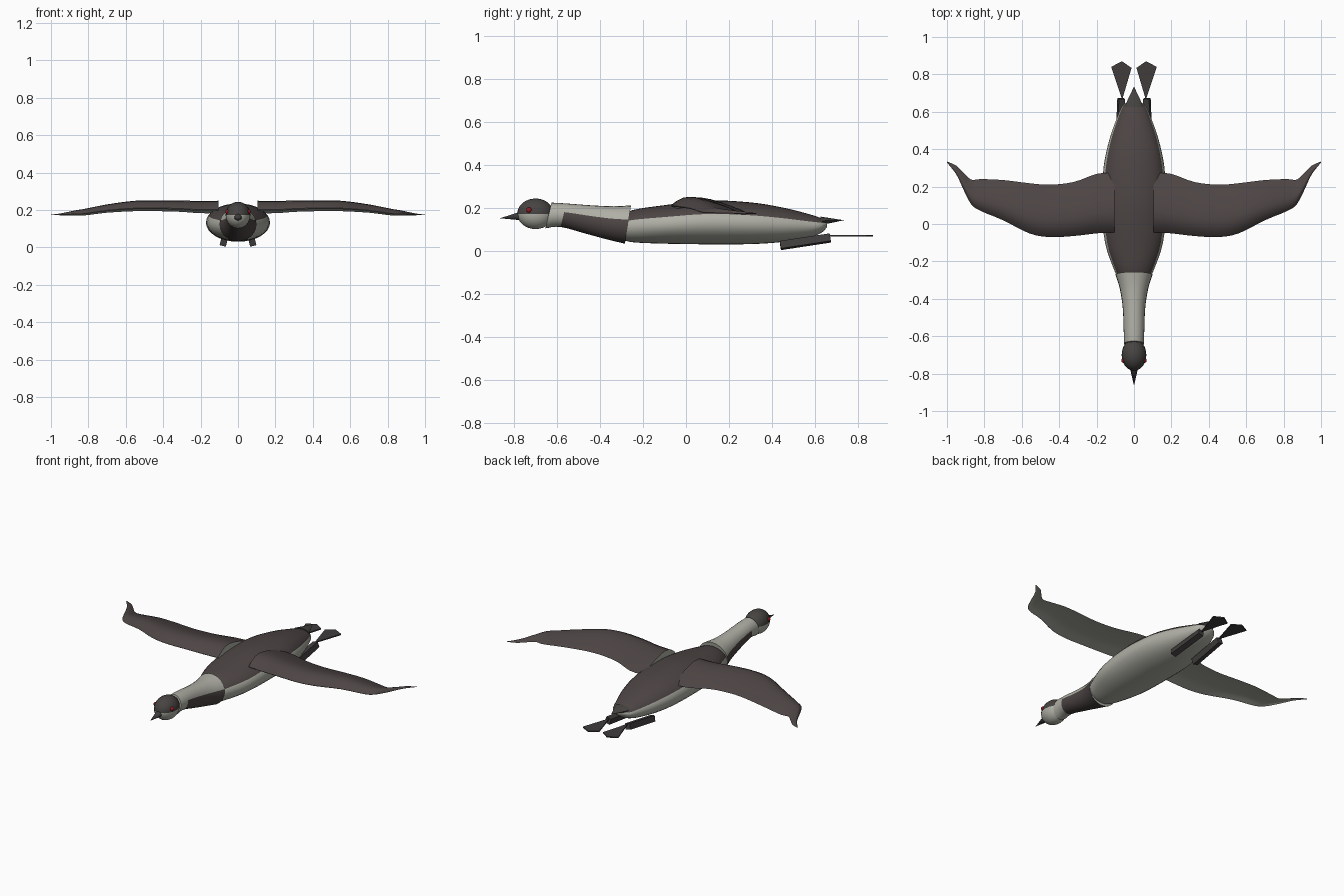
import bpy, bmesh, math
from mathutils import Matrix, Vector

cube = bpy.data.objects.get("Cube")
if cube:
    bpy.data.objects.remove(cube)


def material(name, rgb):
    m = bpy.data.materials.new(name)
    m.use_nodes = True
    m.diffuse_color = (*rgb, 1)
    m.node_tree.nodes["Principled BSDF"].inputs["Base Color"].default_value = (*rgb, 1)
    return m


BROWN = material("brown plumage", (0.075, 0.060, 0.059))
PALE = material("pale plumage", (0.43, 0.43, 0.38))
HEAD = material("charcoal crown", (0.062, 0.057, 0.053))
BLACK = material("dark skin", (0.052, 0.046, 0.046))
RED = material("red eye", (0.30, 0.01, 0.015))


def finish(name, bm, mats, rule=None, smooth=True):
    """Turn a bmesh into an object, colouring faces by a rule."""
    bmesh.ops.recalc_face_normals(bm, faces=bm.faces)
    if rule:
        for f in bm.faces:
            f.material_index = rule(f)
    me = bpy.data.meshes.new(name)
    bm.to_mesh(me)
    bm.free()
    for m in mats:
        me.materials.append(m)
    ob = bpy.data.objects.new(name, me)
    bpy.context.collection.objects.link(ob)
    if smooth:
        bpy.ops.object.select_all(action="DESELECT")
        ob.select_set(True)
        bpy.context.view_layer.objects.active = ob
        bpy.ops.object.shade_smooth_by_angle(angle=math.radians(40))
    return ob


def refine(rows, steps):
    """Catmull-Rom interpolation between rows of numbers."""
    rows = [Vector(r) for r in rows]
    out = []
    for i in range(len(rows) - 1):
        a, b, c, d = rows[max(i - 1, 0)], rows[i], rows[i + 1], rows[min(i + 2, len(rows) - 1)]
        for k in range(steps):
            t = k / steps
            out.append(b + (c - a) * (t / 2) + (a - b * 2.5 + c * 2 - d / 2) * t ** 2
                       + ((b - c) * 1.5 + (d - a) / 2) * t ** 3)
    return out + [rows[-1]]


def skin(rings, upper):
    """Bridge closed rings, cap the ends; upper(k) picks the colour of column k."""
    bm = bmesh.new()
    loops = [[bm.verts.new(p) for p in ring] for ring in rings]
    n = len(loops[0])
    for i in range(len(loops) - 1):
        for k in range(n):
            j = (k + 1) % n
            f = bm.faces.new((loops[i][k], loops[i][j], loops[i + 1][j], loops[i + 1][k]))
            f.material_index = upper(i, k)
    for loop in (loops[0], loops[-1]):
        bm.faces.new(loop).material_index = 1
    return bm


def oval(y, half, top, bottom, n, slant=0.0):
    ring = []
    for k in range(n):
        a = math.tau * k / n
        ring.append((half * math.cos(a), y + slant * math.sin(a),
                     (top + bottom) / 2 + (top - bottom) / 2 * math.sin(a)))
    return ring


# Body: brown back over pale belly (y, half width, top, bottom)
body = refine([(-.325, .05, .135, .085), (-.30, .078, .16, .058), (-.25, .104, .19, .041),
               (-.1, .155, .213, .034), (.1, .171, .235, .031), (.3, .163, .226, .032),
               (.45, .132, .202, .042), (.57, .09, .172, .062), (.63, .062, .152, .085),
               (.655, .03, .138, .11)], 4)
N = 32
finish("body", skin([oval(*r, N) for r in body], lambda i, k: 0 if 2 <= k < N // 2 - 2 else 1),
       [BROWN, PALE])

# Neck: pale nape and collar, dark throat
neck = refine([(-.64, .054, .225, .105), (-.57, .055, .221, .112), (-.45, .06, .212, .08),
               (-.35, .075, .208, .053), (-.27, .099, .212, .034)], 4)
M = 24
finish("neck", skin([oval(*r, M, .014) for r in neck],
                    lambda i, k: 1 if i < 4 or 1 <= k < M // 2 - 1 else 0), [BROWN, PALE])

# Head: dark crown, pale chin
bm = bmesh.new()
bmesh.ops.create_uvsphere(bm, u_segments=24, v_segments=16, radius=1, matrix=(
    Matrix.Translation((0, -.7, .173)) @ Matrix.Diagonal((.066, .085, .071, 1))))
finish("head", bm, [HEAD, PALE], lambda f: int(f.calc_center_median().z < .172))


def spike(name, base, tip, width, height, mat):
    """Flattened cone running along y."""
    base, tip = Vector(base), Vector(tip)
    bm = bmesh.new()
    bmesh.ops.create_cone(bm, cap_ends=True, segments=12, radius1=1, radius2=0, depth=1)
    for v in bm.verts:
        v.co = base.lerp(tip, v.co.z + .5) + Vector((v.co.x * width, 0, v.co.y * height))
    return finish(name, bm, [mat])


spike("beak", (0, -.765, .164), (0, -.865, .152), .023, .021, BLACK)
spike("tail", (0, .625, .14), (0, .735, .143), .052, .02, HEAD)

# Wing stations: x, leading y, trailing y, crest height
stations = refine([(.105, -.045, .275, .251), (.2, -.05, .268, .25), (.32, -.064, .225, .252),
                   (.45, -.07, .21, .253), (.56, -.05, .218, .25), (.7, .02, .235, .231),
                   (.82, .07, .24, .207), (.87, .105, .237, .199), (.91, .18, .272, .19),
                   (.95, .265, .312, .182), (1.0, .328, .334, .175)], 3)
CUTS = 10


def section(x, lead, trail, crest, side):
    chord = trail - lead
    top, low = [], []
    for k in range(CUTS + 1):
        u = (1 - math.cos(math.pi * k / CUTS)) / 2
        drop = .15 * max(0, 1 - u / .3) ** 2 + .21 * max(0, (u - .3) / .7) ** 1.5
        z = crest - drop * chord
        thick = .13 * chord * math.sin(math.pi * u ** .6)
        top.append((side * x, lead + chord * u, z))
        low.append((side * x, lead + chord * u, z - thick))
    return top + low[-2:0:-1]


def build_leg(side, label):
    bm = bmesh.new()
    place = (Matrix.Translation((side * .073, .555, .043)) @ Matrix.Rotation(side * .04, 4, "Z")
             @ Matrix.Rotation(.15, 4, "X") @ Matrix.Rotation(side * -.25, 4, "Y"))
    bmesh.ops.create_cube(bm, size=1, matrix=place @ Matrix.Diagonal((.034, .235, .036, 1)))
    finish(label + "_leg", bm, [BLACK], smooth=False)
    # Webbed foot: a thin kite-shaped plate
    bm = bmesh.new()
    web = [(.063, .665), (.122, .84), (.065, .87), (.013, .835)]
    face = bm.faces.new([bm.verts.new((side * x, y, .067)) for x, y in web])
    ext = bmesh.ops.extrude_face_region(bm, geom=[face])
    for v in ext["geom"]:
        if isinstance(v, bmesh.types.BMVert):
            v.co.z += .007
    finish(label + "_foot", bm, [BLACK], smooth=False)


for side, label in ((1, "left"), (-1, "right")):
    finish(label + "_wing", skin([section(*s, side) for s in stations],
                                 lambda i, k: 0 if k < CUTS else 1), [BROWN, PALE])
    build_leg(side, label)
    bm = bmesh.new()
    bmesh.ops.create_uvsphere(bm, u_segments=12, v_segments=8, radius=.013,
                              matrix=Matrix.Translation((side * .055, -.73, .19)))
    finish(label + "_eye", bm, [RED])
